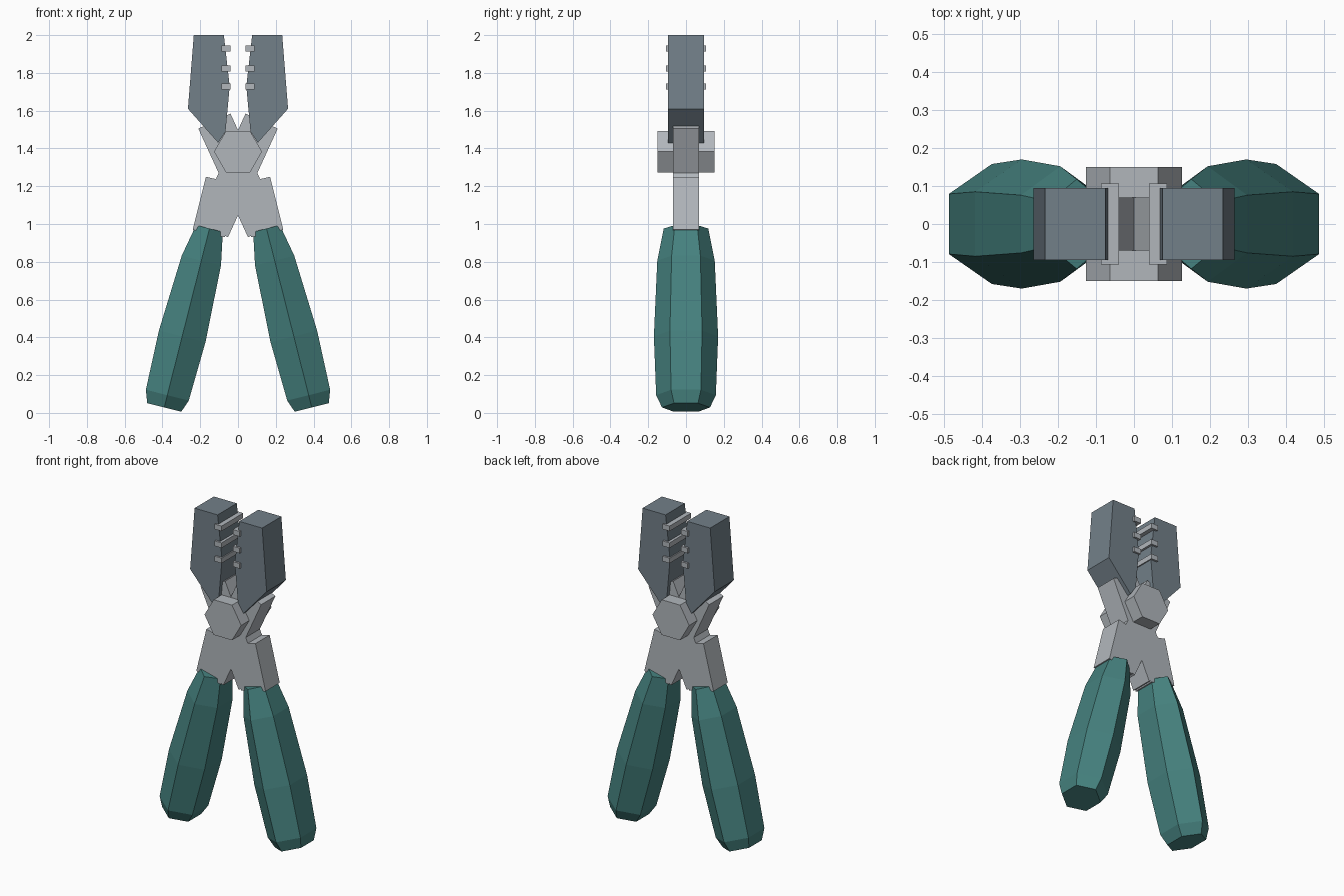
import bpy, bmesh
from math import cos, sin, radians
from mathutils import Vector

cube = bpy.data.objects.get("Cube")
if cube:
    bpy.data.objects.remove(cube, do_unlink=True)


def material(name, rgb):
    m = bpy.data.materials.new(name)
    m.use_nodes = True
    m.diffuse_color = (*rgb, 1)
    m.node_tree.nodes["Principled BSDF"].inputs["Base Color"].default_value = (*rgb, 1)
    return m


steel = material("light_steel", (0.44, 0.47, 0.50))
slate = material("slate_steel", (0.17, 0.215, 0.25))
teal = material("teal_grip", (0.06, 0.22, 0.21))


def loft(name, rings, mat):
    """Skin a list of equally sized rings and cap both ends."""
    bm = bmesh.new()
    loops = [[bm.verts.new(p) for p in ring] for ring in rings]
    n = len(loops[0])
    for a, b in zip(loops, loops[1:]):
        for i in range(n):
            j = (i + 1) % n
            bm.faces.new((a[i], a[j], b[j], b[i]))
    bm.faces.new(loops[0])
    bm.faces.new(loops[-1])
    bmesh.ops.recalc_face_normals(bm, faces=bm.faces)
    mesh = bpy.data.meshes.new(name)
    bm.to_mesh(mesh)
    bm.free()
    mesh.materials.append(mat)
    obj = bpy.data.objects.new(name, mesh)
    bpy.context.collection.objects.link(obj)
    return obj


def plate(name, outline, depth, mat, side=1):
    """Extrude an x-z outline evenly to both sides of y = 0."""
    rings = [[(side * x, y, z) for x, z in outline] for y in (-depth, depth)]
    return loft(name, rings, mat)


# Outlines of the model's left half
jaw = [(0.075, 2), (0.234, 2), (0.265, 1.61), (0.105, 1.43), (0.066, 1.49), (0.044, 1.73)]
lever = [(0.21, 1.505), (0.04, 1.585), (-0.22, 1.01), (-0.053, 0.93)]
shank = [(0.17, 1.25), (0, 1.21), (0.07, 0.93), (0.24, 0.97)]

# Grip rings: distance along the axis, half width, half depth
grip_top = Vector((0.151, 0, 0.976))
tilt = radians(14.2)
along = Vector((sin(tilt), 0, -cos(tilt)))
across = Vector((cos(tilt), 0, sin(tilt)))
grip_rings = [(0, 0.073, 0.118), (0.175, 0.107, 0.152), (0.589, 0.127, 0.17),
              (0.91, 0.117, 0.158), (0.977, 0.093, 0.127)]
hexagon = [(1, 0.5), (0, 1), (-1, 0.5), (-1, -0.5), (0, -1), (1, -0.5)]

for side, label in ((1, "left"), (-1, "right")):
    plate(label + "_jaw", jaw, 0.095, slate, side)
    plate(label + "_lever", lever, 0.07, steel, side)
    plate(label + "_shank", shank, 0.07, steel, side)

    # Gripping ridges across the inner jaw face
    for i, z in enumerate((1.928, 1.823, 1.727)):
        ridge = [(0.039, z - 0.016), (0.087, z - 0.016), (0.087, z + 0.016), (0.039, z + 0.016)]
        plate(f"{label}_jaw_ridge_{i + 1}", ridge, 0.107, steel, side)

    # Faceted handle grip
    rings = []
    for dist, half_width, half_depth in grip_rings:
        centre = grip_top + along * dist
        ring = [centre + across * (u * half_width) + Vector((0, v * half_depth, 0))
                for u, v in hexagon]
        rings.append([(side * p.x, p.y, p.z) for p in ring])
    loft(label + "_grip", rings, teal)

# Hexagonal pivot bolt
bolt = [(0.127 * cos(radians(60 * i)), 1.383 + 0.127 * sin(radians(60 * i))) for i in range(6)]
plate("pivot_bolt", bolt, 0.15, steel)
